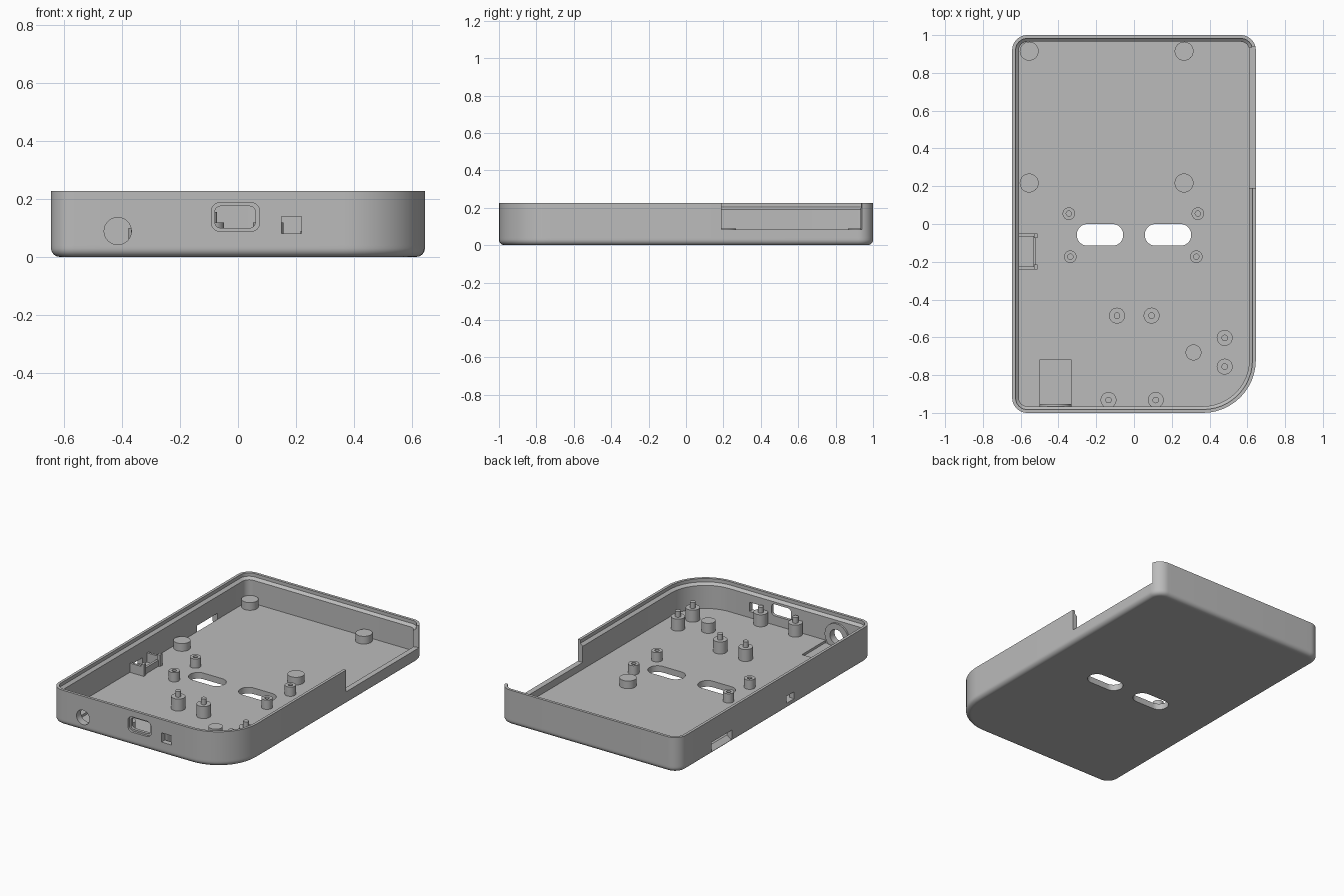
import bpy, bmesh, math
from mathutils import Matrix, Vector

cube = bpy.data.objects.get("Cube")
if cube:
    bpy.data.objects.remove(cube, do_unlink=True)

grey = bpy.data.materials.new("matte grey plastic")
grey.use_nodes = True
grey.diffuse_color = (0.5, 0.5, 0.5, 1)
grey.node_tree.nodes["Principled BSDF"].inputs["Base Color"].default_value = (0.5, 0.5, 0.5, 1)

FLOOR, TOP, WALL = 0.04, 0.227, 0.035
HX, HY = 0.645, 1.0


def finish(name, bm):
    bmesh.ops.recalc_face_normals(bm, faces=bm.faces[:])
    me = bpy.data.meshes.new(name)
    bm.to_mesh(me)
    bm.free()
    me.materials.append(grey)
    me.shade_smooth()
    me.set_sharp_from_angle(angle=math.radians(30))
    bpy.context.collection.objects.link(bpy.data.objects.new(name, me))


def outline(x0, x1, y0, y1, radii, inset=0, steps=12, stations=((), (), (), ())):
    """Rounded rectangle, anticlockwise from low x, low y, with extra stations on its edges."""
    pts = []
    corners = [(x0, y0, 1, 1), (x1, y0, -1, 1), (x1, y1, -1, -1), (x0, y1, 1, -1)]
    for i, (cx, cy, sx, sy) in enumerate(corners):
        r = radii[i]
        for k in range(steps + 1):
            a = math.pi * (1 + i / 2 + k / steps / 2)
            pts.append((cx + sx * r + (r - inset) * math.cos(a),
                        cy + sy * r + (r - inset) * math.sin(a)))
        for t in stations[i]:
            pts.append([(t, y0 + inset), (x1 - inset, t), (t, y1 - inset), (x0 + inset, t)][i])
    return pts


def box(name, x0, x1, y0, y1, z0, z1):
    bm = bmesh.new()
    bmesh.ops.create_cube(bm, size=1)
    for v in bm.verts:
        v.co = Vector(((x0, x1)[v.co.x > 0], (y0, y1)[v.co.y > 0], (z0, z1)[v.co.z > 0]))
    finish(name, bm)


def bridge(bm, a, b):
    for i in range(len(a)):
        j = (i + 1) % len(a)
        bm.faces.new((a[i], a[j], b[j], b[i]))


def tunnel(bm, rings):
    """Skin a run of closed rings and return their vertices."""
    loops = [[bm.verts.new(p) for p in ring] for ring in rings]
    for a, b in zip(loops, loops[1:]):
        bridge(bm, a, b)
    return loops


def lathe(name, profile, place, closed=False, sides=32):
    """Spin a (radius, height) profile round z, then place it."""
    bm = bmesh.new()
    turns = [2 * math.pi * i / sides for i in range(sides)]
    loops = tunnel(bm, [[(r * math.cos(t), r * math.sin(t), z) for t in turns]
                        for r, z in profile])
    if closed:
        bridge(bm, loops[-1], loops[0])
    else:
        bm.faces.new(loops[0])
        bm.faces.new(loops[-1])
    bm.transform(place)
    finish(name, bm)


# Tray section: rounded bottom edge, outer wall, stepped rim, inner wall
LEVELS = [FLOOR, 0.08, 0.085, 0.14, 0.19]
R = 0.03
section = [(0.04, 0)]
for k in range(7):
    a = math.pi / 2 * k / 6
    section.append((R * (1 - math.sin(a)), R * (1 - math.cos(a))))
OUT = {z: len(section) + i for i, z in enumerate(LEVELS)}
section += [(0, z) for z in LEVELS]
section += [(0, TOP), (0.018, TOP), (0.018, 0.205)]
INN = {z: len(section) + i for i, z in enumerate(reversed(LEVELS))}
section += [(WALL, z) for z in reversed(LEVELS)]

# Tray skin, with stations where openings begin and end
stations = ((-0.47, -0.36, -0.1, 0.085, 0.15, 0.22), (0.19,), (), (0.66, 0.45, -0.11, -0.19))
shell = bmesh.new()
grid = tunnel(shell, [
    [(x, y, z) for x, y in outline(-HX, HX, -HY, HY, (0.08, 0.28, 0.08, 0.08), inset,
                                   stations=stations)]
    for inset, z in section])


def column(x, y):
    ring = grid[OUT[FLOOR]]
    return min(range(len(ring)), key=lambda i: (ring[i].co.xy - Vector((x, y))).length)


def clear(r0, r1, s0, s1):
    """Remove the skin between two rings and two columns."""
    for r in range(r0, r1):
        for s in range(s0, s1):
            quad = {grid[r][s], grid[r][s + 1], grid[r + 1][s], grid[r + 1][s + 1]}
            face = next(f for f in grid[r][s].link_faces if set(f.verts) == quad)
            shell.faces.remove(face)


def loop_edges(loop):
    return [shell.edges.get((a, b)) for a, b in zip(loop, loop[1:] + loop[:1])]


def fill(loops, normal):
    edges = [e for loop in loops for e in loop_edges(loop)]
    bmesh.ops.triangle_fill(shell, use_beauty=True, edges=edges, normal=normal)


def sill(ra, rb, s0, s1):
    for s in range(s0, s1):
        shell.faces.new((grid[ra][s], grid[ra][s + 1], grid[rb][s + 1], grid[rb][s]))


def rect_opening(o0, o1, i0, i1, s0, s1):
    clear(o0, o1, s0, s1)
    clear(i1, i0, s0, s1)
    sill(o0, i0, s0, s1)
    sill(o1, i1, s0, s1)
    for s in (s0, s1):
        shell.faces.new([grid[r][s] for r in [*range(o0, o1 + 1), *range(i1, i0 + 1)]])


def shaped_opening(rings, z0, z1, x0, x1):
    """Port through the front wall, its rings running from outside to inside."""
    s0, s1 = column(x0, -HY), column(x1, -HY)
    loops = tunnel(shell, rings)
    for r0, r1, loop in ((OUT[z0], OUT[z1], loops[0]), (INN[z1], INN[z0], loops[-1])):
        clear(r0, r1, s0, s1)
        border = [grid[r0][s] for s in range(s0, s1)]
        border += [grid[r][s1] for r in range(r0, r1)]
        border += [grid[r1][s] for s in range(s1, s0, -1)]
        border += [grid[r][s0] for r in range(r1, r0, -1)]
        fill([border, loop], (0, -1, 0))


# Card slot, switch hole and button hole
rect_opening(5, OUT[0.08], INN[FLOOR], INN[0.08], column(-HX, 0.66), column(-HX, 0.45))
rect_opening(OUT[FLOOR], OUT[0.085], INN[FLOOR], INN[0.085],
             column(-HX, -0.11), column(-HX, -0.19))
rect_opening(OUT[0.08], OUT[0.14], INN[0.08], INN[0.14], column(0.15, -HY), column(0.22, -HY))

# Jack hole and recessed connector port
turns = [2 * math.pi * i / 32 for i in range(32)]
shaped_opening([[(-0.415 + 0.047 * math.cos(t), y, 0.089 + 0.047 * math.sin(t)) for t in turns]
                for y in (-HY, WALL - HY)], FLOOR, 0.14, -0.47, -0.36)
wide = outline(-0.092, 0.075, 0.088, 0.187, [0.03] * 4, steps=6)
tight = outline(-0.08, 0.06, 0.1, 0.175, [0.02] * 4, steps=6)
shaped_opening([[(x, y, z) for x, z in shape] for shape, y in (
    (wide, -HY), (wide, 0.015 - HY), (tight, 0.015 - HY), (tight, WALL - HY))],
    0.085, 0.19, -0.1, 0.085)

# Side notch, open at the rim
n0, n1 = column(HX, 0.19), column(HX, 0.94)
lo, hi = OUT[0.085], INN[0.085]
clear(lo, hi, n0, n1)
sill(lo, hi, n0, n1)
for s in (n0, n1):
    shell.faces.new([grid[r][s] for r in range(lo, hi + 1)])

# Underside and inner floor, with two slots and the shallow jack recess
slots = []
for cx in (-0.18, 0.18):
    shape = outline(cx - 0.123, cx + 0.123, -0.115, 0, [0.057] * 4)
    slots.append(tunnel(shell, [[(x, y, z) for x, y in shape] for z in (0, FLOOR)]))
recess = tunnel(shell, [[(x, y, z) for x, y in
                         ((-0.5, -0.96), (-0.33, -0.96), (-0.33, -0.72), (-0.5, -0.72))]
                        for z in (0.025, FLOOR)])
shell.faces.new(recess[0])
fill([grid[0]] + [s[0] for s in slots], (0, 0, -1))
fill([grid[-1], recess[1]] + [s[1] for s in slots], (0, 0, 1))
bmesh.ops.delete(shell, geom=[e for e in shell.edges if not e.link_faces], context="EDGES")
finish("tray_shell", shell)

BASE = FLOOR - 0.01


def at(x, y):
    return Matrix.Translation((x, y, 0))


# Plain support discs
for x in (-0.555, 0.265):
    for y in (0.217, 0.915):
        lathe("support_disc", [(0.05, BASE), (0.05, 0.09)], at(x, y))
lathe("corner_support", [(0.042, BASE), (0.042, 0.105)], at(0.315, -0.68))

# Hollow screw bosses
for x, y in ((-0.345, 0.055), (0.338, 0.055), (-0.337, -0.173), (0.33, -0.173)):
    lathe("screw_boss", [(0.033, BASE), (0.033, 0.1), (0.014, 0.1), (0.014, BASE)],
          at(x, y), closed=True)

# Standoffs with locating pins
for x, y in ((-0.09, -0.485), (0.093, -0.485), (0.48, -0.603), (0.48, -0.755),
             (-0.135, -0.932), (0.115, -0.932)):
    lathe("pin_standoff", [(0.042, BASE), (0.042, 0.118), (0.017, 0.118), (0.017, 0.155)],
          at(x, y))

# Raised ring round the jack hole on the inner wall
lathe("jack_ring", [(0.085, -0.005), (0.085, 0.012), (0.047, 0.012), (0.047, -0.005)],
      Matrix.Translation((-0.415, WALL - HY, 0.089)) @ Matrix.Rotation(-math.pi / 2, 4, "X"),
      closed=True)

# Switch bracket: two cheeks, hooked posts and a low end wall
MID = -0.145
for s in (-1, 1):
    for name, x0, x1, inner, top in (("bracket_cheek", -0.62, -0.525, 0.08, 0.1),
                                     ("bracket_post", -0.53, -0.51, 0.07, 0.115)):
        y0, y1 = sorted((MID + s * inner, MID + s * 0.095))
        box(name, x0, x1, y0, y1, BASE, top)
box("bracket_end", -0.535, -0.52, MID - 0.085, MID + 0.085, BASE, 0.08)
